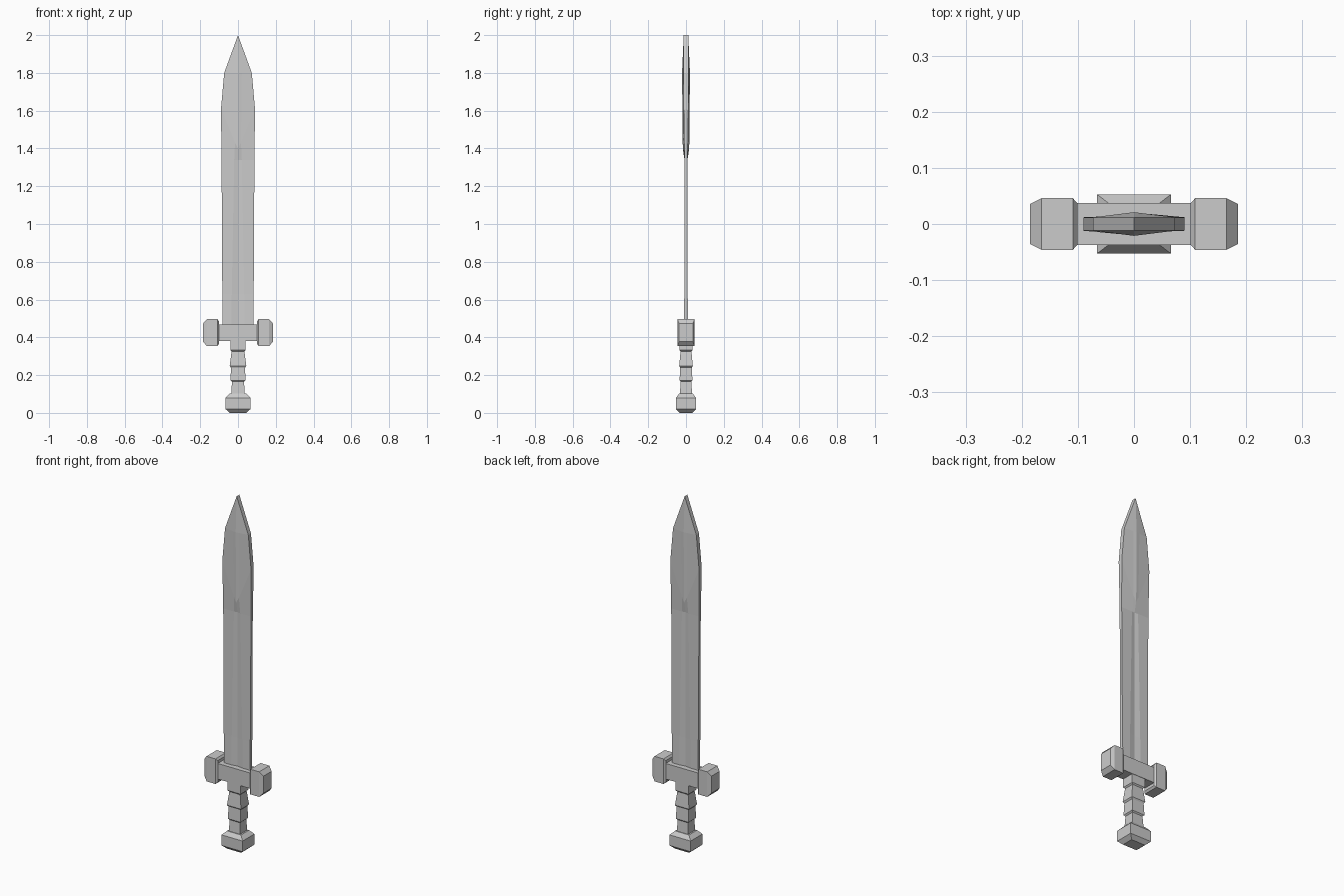
import bpy, bmesh
from mathutils import Vector

if "Cube" in bpy.data.objects:
    bpy.data.objects.remove(bpy.data.objects["Cube"])


def loft(name, rings):
    """Skin a list of equal-length point rings and cap both ends."""
    bm = bmesh.new()
    rows = [[bm.verts.new(p) for p in ring] for ring in rings]
    n = len(rows[0])
    for a, b in zip(rows, rows[1:]):
        for i in range(n):
            j = (i + 1) % n
            bm.faces.new((a[i], a[j], b[j], b[i]))
    bm.faces.new(rows[0][::-1])
    bm.faces.new(rows[-1])
    bmesh.ops.remove_doubles(bm, verts=bm.verts, dist=0.0002)
    bmesh.ops.triangulate(bm, faces=[f for f in bm.faces if len(f.verts) > 4])
    bmesh.ops.recalc_face_normals(bm, faces=bm.faces)
    mesh = bpy.data.meshes.new(name)
    bm.to_mesh(mesh)
    bm.free()
    ob = bpy.data.objects.new(name, mesh)
    bpy.context.collection.objects.link(ob)
    return ob


def rect_z(z, hx, hy):
    return [Vector((sx * hx, sy * hy, z)) for sx, sy in ((-1, -1), (1, -1), (1, 1), (-1, 1))]


def rect_x(x, hy, hz, cz):
    return [Vector((x, sy * hy, cz + sz * hz)) for sy, sz in ((-1, -1), (1, -1), (1, 1), (-1, 1))]


# Pommel
loft("pommel", [rect_z(z, a, b) for z, a, b in
                ((0, .043, .033), (.02, .066, .053), (.08, .066, .053), (.102, .044, .036))])

# Stepped grip, each segment flaring downward, with a collar on top
loft("grip", [rect_z(z, a, b) for z, a, b in (
    (.09, .036, .033), (.165, .032, .028), (.172, .040, .034), (.24, .037, .031),
    (.248, .044, .036), (.325, .034, .029), (.332, .041, .035), (.39, .041, .035))])

# Crossguard bar and chamfered end blocks
loft("guard_bar", [rect_x(x, .037, .044, .425) for x in (-.12, .12)])
for side, s in (("left", -1), ("right", 1)):
    loft("guard_end_" + side, [rect_x(s * x, hy, hz, .425) for x, hy, hz in
         ((.101, .037, .06), (.109, .046, .071), (.165, .046, .071), (.185, .036, .048))])


# Blade: each section is (z, x, y) for the edge, the fuller lip and the centre line
def blade_ring(edge, lip, mid):
    (ze, w, e), (zl, l, m), (zc, c) = edge, lip, mid
    half = [(w, -e, ze), (w, e, ze), (l, m, zl), (0, c, zc), (-l, m, zl)]
    rest = [(-w, e, ze), (-w, -e, ze), (-l, -m, zl), (0, -c, zc), (l, -m, zl)]
    return [Vector(p) for p in half + rest]


loft("blade", [blade_ring(*s) for s in (
    ((.44, .081, .011), (.44, .036, .011), (.44, .005)),
    ((.63, .083, .009), (.63, .033, .009), (.63, .004)),
    ((1.34, .087, .008), (1.34, .020, .008), (1.34, .004)),
    ((1.61, .090, .012), (1.43, .016, .015), (1.40, .017)),
    ((1.80, .073, .012), (1.80, .020, .0185), (1.80, .021)),
    ((2.0, 0, .012), (2.0, 0, .012), (2.0, .012)))])
